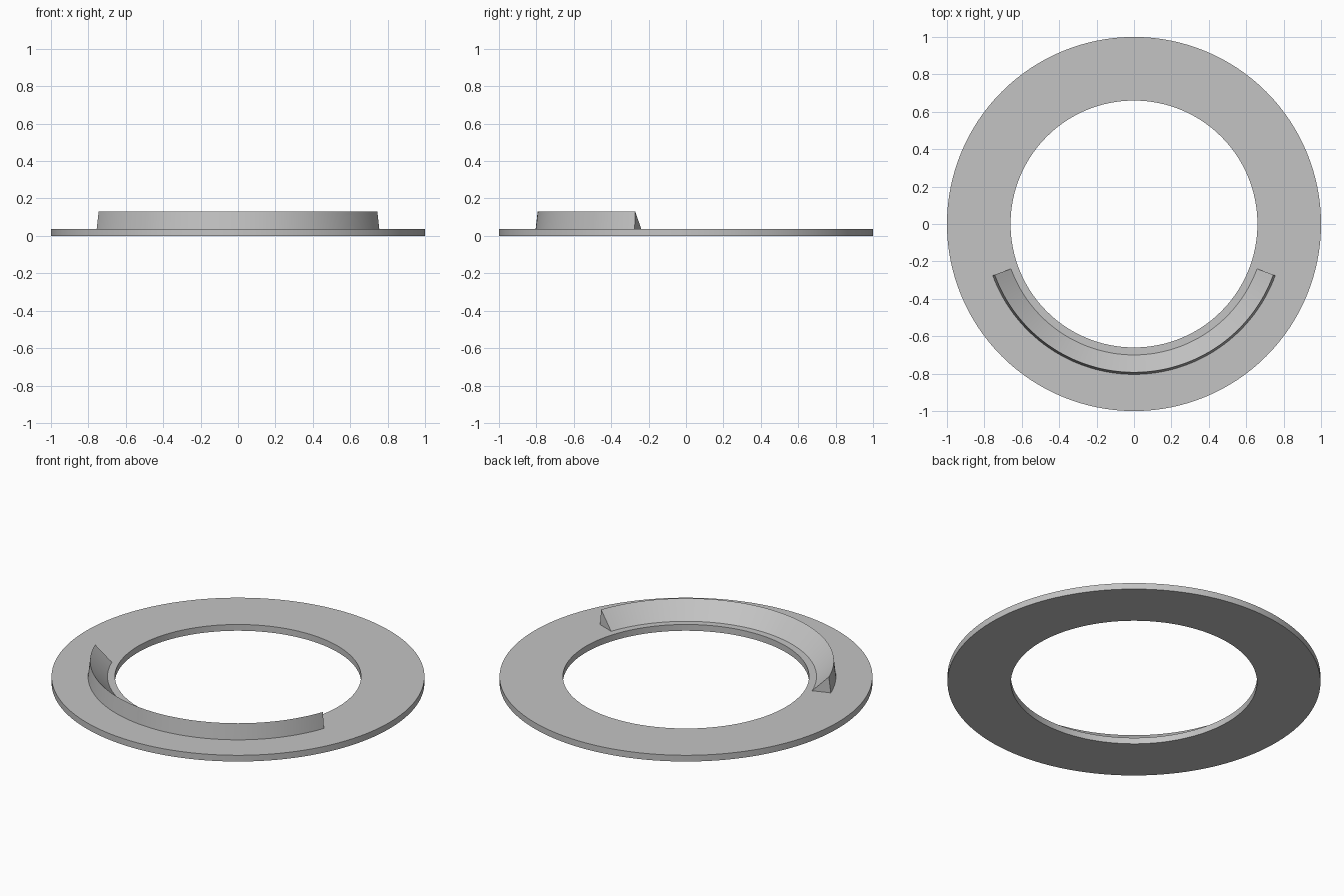
import bpy, bmesh
from math import radians
from mathutils import Matrix, Vector

cube = bpy.data.objects.get("Cube")
if cube:
    bpy.data.objects.remove(cube, do_unlink=True)

grey = bpy.data.materials.new("light grey")
grey.use_nodes = True
colour = (0.55, 0.55, 0.55, 1)
grey.diffuse_color = colour
grey.node_tree.nodes["Principled BSDF"].inputs["Base Color"].default_value = colour

PLATE_TOP = 0.037


def sweep(name, profile, start, end, steps):
    """Sweep a closed (radius, height) profile about z; cap it unless it is a full turn."""
    full = end - start == 360
    bm = bmesh.new()
    rings = []
    for i in range(steps if full else steps + 1):
        turn = Matrix.Rotation(radians(start + (end - start) * i / steps), 3, 'Z')
        rings.append([bm.verts.new(turn @ Vector((r, 0, z))) for r, z in profile])
    n = len(profile)
    for i in range(steps):
        a, b = rings[i], rings[(i + 1) % len(rings)]
        for j in range(n):
            k = (j + 1) % n
            bm.faces.new((a[j], b[j], b[k], a[k]))
    if not full:
        bm.faces.new(rings[0])
        bm.faces.new(rings[-1])
    bmesh.ops.recalc_face_normals(bm, faces=bm.faces)
    mesh = bpy.data.meshes.new(name)
    bm.to_mesh(mesh)
    bm.free()
    mesh.materials.append(grey)
    obj = bpy.data.objects.new(name, mesh)
    bpy.context.collection.objects.link(obj)
    bpy.ops.object.select_all(action='DESELECT')
    obj.select_set(True)
    bpy.context.view_layer.objects.active = obj
    bpy.ops.object.shade_smooth_by_angle(angle=radians(30))
    return obj


# Flat annular plate
sweep("base_ring", [(0.66, 0), (1, 0), (1, PLATE_TOP), (0.66, PLATE_TOP)], 0, 360, 128)

# Raised wedge rib along the front of the ring, sloping down to the inside
sweep("curved_wedge", [(0.70, PLATE_TOP), (0.804, PLATE_TOP), (0.793, 0.13)], 200, 340, 64)
